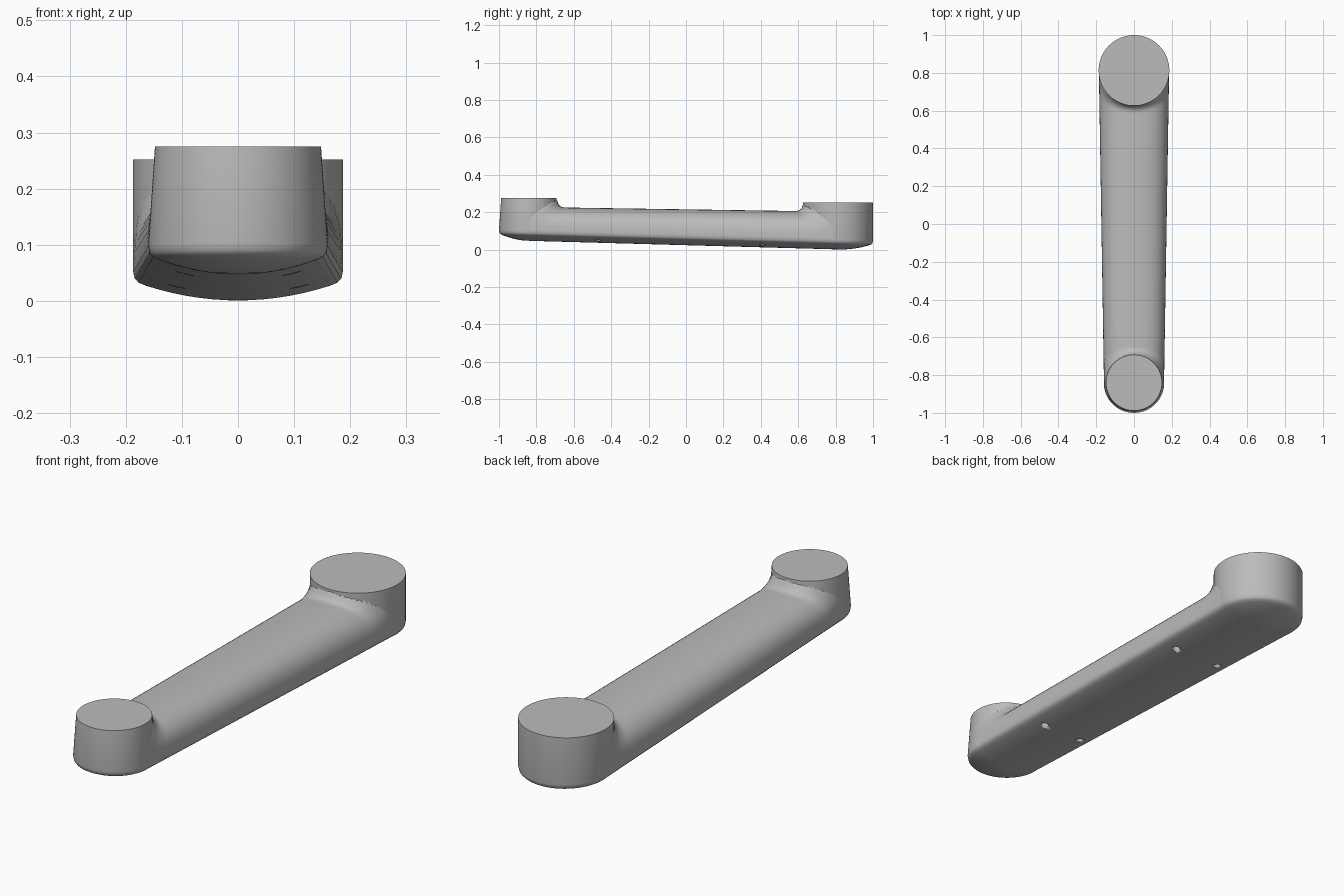
import bpy, bmesh, math

if "Cube" in bpy.data.objects:
    bpy.data.objects.remove(bpy.data.objects["Cube"])

grey = bpy.data.materials.new("satin grey")
grey.use_nodes = True
GREY = (0.5, 0.5, 0.5, 1)
grey.diffuse_color = GREY
grey.node_tree.nodes["Principled BSDF"].inputs["Base Color"].default_value = GREY

# Round posts: centre y, base radius, top radius, top height
FRONT = (-0.84, 0.16, 0.148, 0.275)
REAR = (0.813, 0.187, 0.187, 0.252)

# Crowned underside with a rounded rim: (fraction of half width, height)
UNDERSIDE = [(k / 8, 0.034 * (k / 8) ** 2) for k in range(8)]
UNDERSIDE += [(0.95, 0.032), (0.985, 0.039), (1.0, 0.052)]


def along(y, a, b):
    """Value running from a at the front post to b at the rear post."""
    return a + (b - a) * (y - FRONT[0]) / (REAR[0] - FRONT[0])


def base(y):
    return along(y, 0.047, 0.001)


def make_object(name, bm, angle=35):
    bmesh.ops.recalc_face_normals(bm, faces=bm.faces)
    mesh = bpy.data.meshes.new(name)
    bm.to_mesh(mesh)
    bm.free()
    mesh.materials.append(grey)
    obj = bpy.data.objects.new(name, mesh)
    bpy.context.collection.objects.link(obj)
    bpy.ops.object.select_all(action="DESELECT")
    obj.select_set(True)
    bpy.context.view_layer.objects.active = obj
    bpy.ops.object.shade_smooth_by_angle(angle=math.radians(angle))
    return obj


def loft(bm, rings):
    """Skin closed rings and cap both ends."""
    for a, b in zip(rings, rings[1:]):
        for i in range(len(a)):
            j = (i + 1) % len(a)
            bm.faces.new((a[i], a[j], b[j], b[i]))
    bm.faces.new(rings[0])
    bm.faces.new(rings[-1])


def make_post(name, post, sides=96):
    cy, radius, top_radius, top = post
    bm = bmesh.new()
    rings = []
    profile = [(f * radius, h, True) for f, h in UNDERSIDE[1:]]
    profile.append((top_radius, top, False))
    for r, h, low in profile:
        ring = []
        for i in range(sides):
            a = math.tau * i / sides
            y = cy + r * math.sin(a)
            ring.append(bm.verts.new((r * math.cos(a), y, h + base(y) if low else h)))
        rings.append(ring)
    loft(bm, rings)
    return make_object(name, bm)


def fillet(x, y, z, weight):
    """Sweep the top of the arm up into the wall of each post."""
    for cy, radius, top_radius, top in (FRONT, REAR):
        draft = (radius - top_radius) / (top - 0.1)
        gap = math.hypot(x, y - cy) - (radius - draft * max(0, z - 0.1))
        r = 0.04 + 0.3 * max(0, top - 0.05 - z)
        if gap < r:
            s = r - max(gap, 0)
            lift = weight * (r - math.sqrt(max(0, r * r - s * s)))
            lift = max(0, min(lift, top - 0.004 - z))
            x *= 1 - draft * lift / radius
            z += lift
    return x, y, z


def make_arm(stations=240, steps=14):
    bm = bmesh.new()
    rings = []
    for k in range(stations + 1):
        y = FRONT[0] + (REAR[0] - FRONT[0]) * k / stations
        w = along(y, FRONT[1], REAR[1]) - 0.001
        low, high = base(y) + 0.06, along(y, 0.228, 0.203)
        half = [(f * w, y, base(y) + h) for f, h in UNDERSIDE]
        for i in range(steps + 1):
            t = math.pi / 2 * i / steps
            c, s = max(0, math.cos(t)) ** 0.8, math.sin(t) ** 0.8
            if i == steps:
                c = 0
            half.append(fillet(w * c, y, low + (high - low) * s, s ** 0.5))
        full = half + [(-x, v, z) for x, v, z in half[-2:0:-1]]
        rings.append([bm.verts.new(p) for p in full])
    loft(bm, rings)
    return make_object("arm", bm)


make_post("front_post", FRONT)
make_post("rear_post", REAR)
arm = make_arm()

# Four screw holes in the underside
bm = bmesh.new()
for y, x in ((0.41, 0.11), (-0.47, 0.095)):
    for side in (-1, 1):
        made = bmesh.ops.create_cone(bm, cap_ends=True, segments=24,
                                     radius1=0.017, radius2=0.017, depth=0.12)
        bmesh.ops.translate(bm, verts=made["verts"], vec=(side * x, y, base(y) - 0.02))
cutter = make_object("screw_hole_cutter", bm)
cutter.hide_render = True
cutter.hide_viewport = True
cutter.display_type = "WIRE"
cut = arm.modifiers.new("screw_holes", "BOOLEAN")
cut.operation = "DIFFERENCE"
cut.solver = "EXACT"
cut.object = cutter
